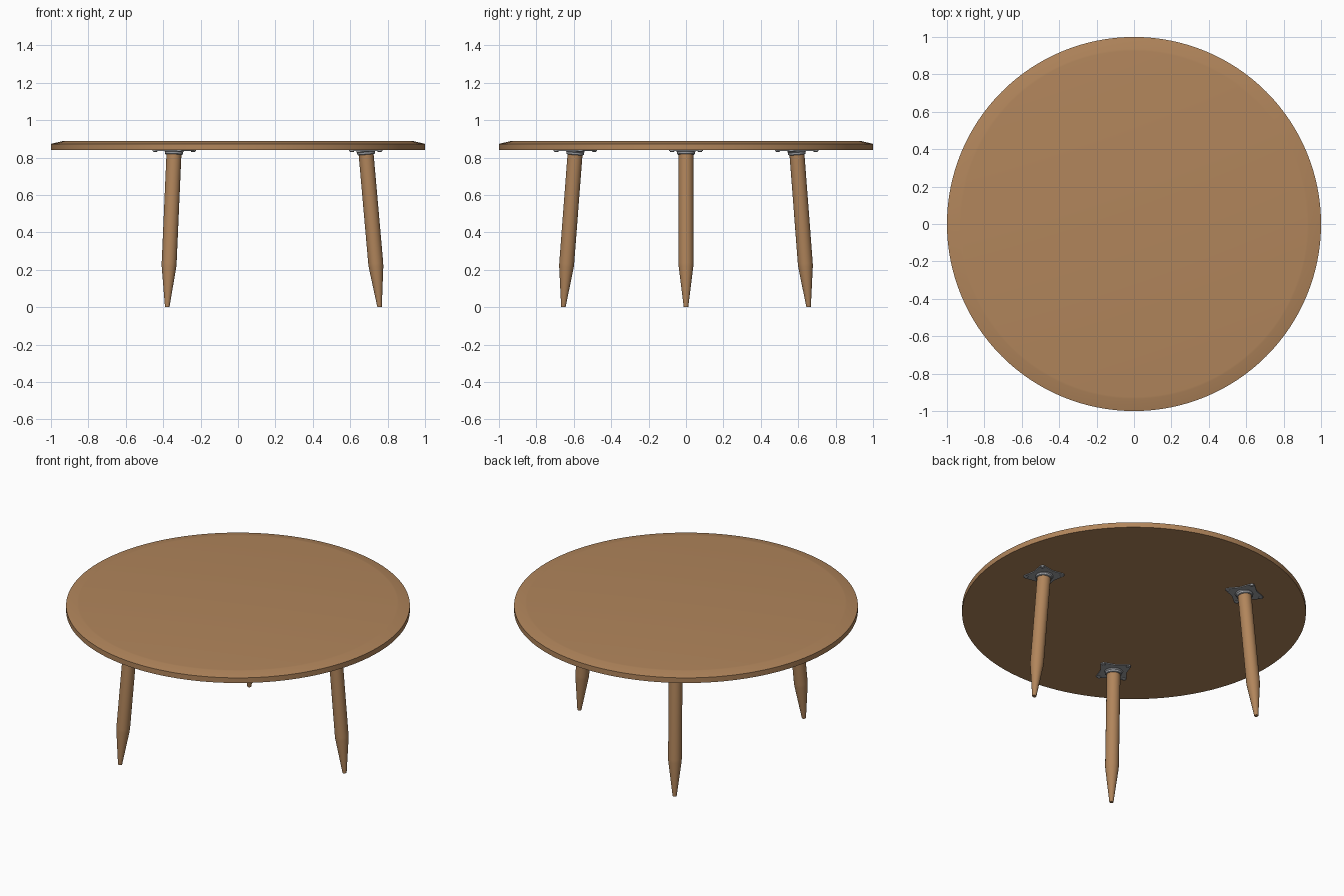
import bpy, math
from math import cos, sin, pi
from mathutils import Matrix

if "Cube" in bpy.data.objects:
    bpy.data.objects.remove(bpy.data.objects["Cube"])


def material(name, rgb):
    m = bpy.data.materials.new(name)
    m.diffuse_color = (*rgb, 1.0)
    m.use_nodes = True
    m.node_tree.nodes["Principled BSDF"].inputs["Base Color"].default_value = m.diffuse_color
    return m


WOOD = material("warm wood", (0.44, 0.235, 0.105))
METAL = material("grey metal", (0.34, 0.35, 0.37))


def make_object(name, verts, faces, mat, matrix):
    mesh = bpy.data.meshes.new(name)
    mesh.from_pydata(verts, [], faces)
    mesh.materials.append(mat)
    mesh.transform(matrix)
    obj = bpy.data.objects.new(name, mesh)
    bpy.context.collection.objects.link(obj)
    bpy.ops.object.select_all(action='DESELECT')
    obj.select_set(True)
    bpy.context.view_layer.objects.active = obj
    bpy.ops.object.shade_smooth_by_angle(angle=math.radians(30))
    return obj


def loft(name, rings, mat, matrix=Matrix()):
    """Closed solid from equal-length rings, listed bottom to top."""
    n = len(rings[0])
    verts = [p for r in rings for p in r]
    faces = [tuple(reversed(range(n))), tuple(range(len(verts) - n, len(verts)))]
    for k in range(len(rings) - 1):
        for i in range(n):
            j = (i + 1) % n
            faces.append((k*n + i, k*n + j, (k+1)*n + j, (k+1)*n + i))
    return make_object(name, verts, faces, mat, matrix)


def lathe(name, profile, sides, mat, matrix=Matrix()):
    rings = [[(r*cos(2*pi*i/sides), r*sin(2*pi*i/sides), z) for i in range(sides)]
             for r, z in profile]
    return loft(name, rings, mat, matrix)


# Round top with sloped upper rim
lathe("table_top", [(1.0, 0.84), (1.0, 0.873), (0.935, 0.888), (0.925, 0.889)], 128, WOOD)

# Square plate outline with rounded corners and slightly waisted sides
HALF, CORNER = 0.072, 0.018
outline = []
for q in range(4):
    a0 = q*pi/2
    cx, cy = HALF*math.sqrt(2)*cos(a0 + pi/4), HALF*math.sqrt(2)*sin(a0 + pi/4)
    outline.append(((HALF + 0.005)*cos(a0), (HALF + 0.005)*sin(a0)))
    for s in range(6):
        a = a0 + s*pi/10
        outline.append((cx + CORNER*cos(a), cy + CORNER*sin(a)))

FOOT_R, TOP_R, TOP_Z = 0.757, 0.683, 0.84
lean = math.atan2(FOOT_R - TOP_R, TOP_Z)
length = math.hypot(FOOT_R - TOP_R, TOP_Z)

for label, deg in (("right", 0), ("back_left", 120), ("front_left", 240)):
    spin = Matrix.Rotation(math.radians(deg), 4, 'Z')
    tilted = (spin @ Matrix.Translation((FOOT_R, 0, 0.001))
              @ Matrix.Rotation(-lean, 4, 'Y'))
    mount = spin @ Matrix.Translation((TOP_R, 0, 0))

    # Splayed leg with pointed foot
    lathe(f"{label}_leg", [(0.012, 0), (0.039, 0.215), (0.040, 0.235),
                           (0.040, length - 0.006)], 32, WOOD, tilted)
    # Collar around the top of the leg
    lathe(f"{label}_collar", [(0.043, length - 0.026), (0.047, length - 0.023),
                              (0.048, length - 0.012), (0.054, length - 0.005)],
          32, METAL, tilted)
    # Mounting plate
    loft(f"{label}_plate", [[(x, y, z) for x, y in outline] for z in (0.835, 0.841)],
         METAL, mount)
    # Corner screws
    for k, (sx, sy) in enumerate(((1, 1), (-1, 1), (-1, -1), (1, -1))):
        lathe(f"{label}_screw_{k + 1}", [(0.006, 0.829), (0.011, 0.831), (0.013, 0.836)], 16,
              METAL, mount @ Matrix.Translation((sx*0.074, sy*0.074, 0)))
